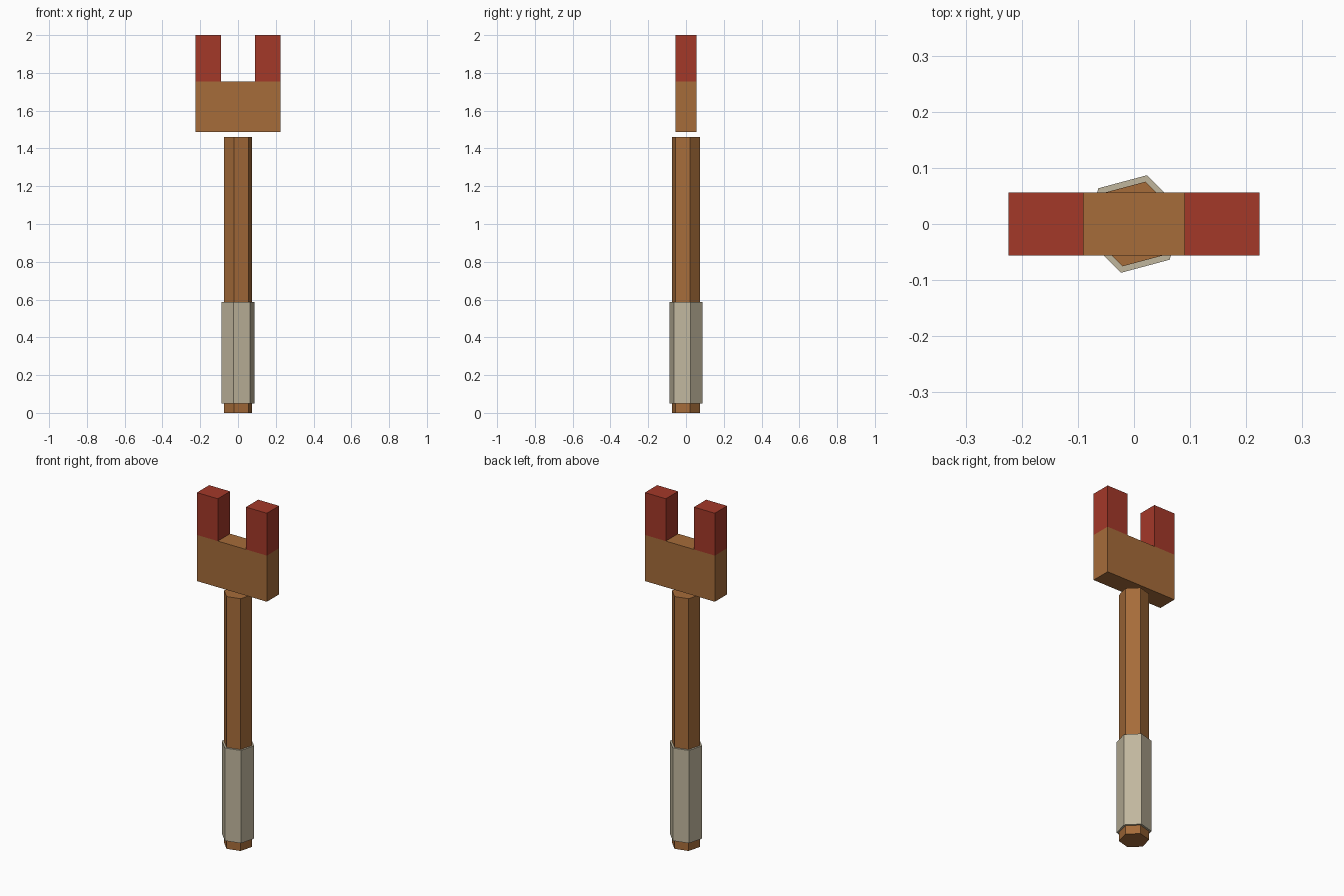
import bpy, bmesh
from math import radians
from mathutils import Matrix

cube = bpy.data.objects.get("Cube")
if cube:
    bpy.data.objects.remove(cube, do_unlink=True)


def material(name, rgb):
    m = bpy.data.materials.new(name)
    m.use_nodes = True
    m.diffuse_color = (*rgb, 1)
    m.node_tree.nodes["Principled BSDF"].inputs["Base Color"].default_value = (*rgb, 1)
    return m


wood = material("brown_wood", (0.38, 0.15, 0.042))
red = material("red_paint", (0.37, 0.04, 0.022))
wrap = material("grey_wrap", (0.53, 0.47, 0.34))


def add_object(name, bm, *mats):
    bmesh.ops.recalc_face_normals(bm, faces=bm.faces)
    mesh = bpy.data.meshes.new(name)
    bm.to_mesh(mesh)
    bm.free()
    for m in mats:
        mesh.materials.append(m)
    obj = bpy.data.objects.new(name, mesh)
    bpy.context.scene.collection.objects.link(obj)
    return obj


def hex_prism(name, radius, z0, z1, mat):
    bm = bmesh.new()
    bmesh.ops.create_cone(bm, cap_ends=True, segments=6, radius1=radius,
                          radius2=radius, depth=z1 - z0)
    # turn so that one corner points 15 degrees off the side
    first = max(bm.verts, key=lambda v: v.co.y + v.co.x * 0.01).co
    turn = radians(75) - first.xy.angle_signed((1, 0))
    bm.transform(Matrix.Translation((0, 0, (z0 + z1) / 2)) @ Matrix.Rotation(turn, 4, "Z"))
    return add_object(name, bm, mat)


# Six-sided handle and the wrapped grip around it
hex_prism("handle", 0.078, 0, 1.46, wood)
hex_prism("grip", 0.09, 0.05, 0.587, wrap)

# Forked head floating just above the handle: block with two raised prongs
HALF_X, HALF_Y, GAP = 0.224, 0.056, 0.09
BASE, SHOULDER, TOP = 1.488, 1.755, 2.0

bm = bmesh.new()
bmesh.ops.create_cube(bm, size=1, matrix=Matrix.Translation((0, 0, (BASE + SHOULDER) / 2))
                      @ Matrix.Diagonal((2 * HALF_X, 2 * HALF_Y, SHOULDER - BASE, 1)))
for x in (-GAP, GAP):
    bmesh.ops.bisect_plane(bm, geom=bm.verts[:] + bm.edges[:] + bm.faces[:],
                           plane_co=(x, 0, 0), plane_no=(1, 0, 0))
bm.normal_update()
ends = [f for f in bm.faces
        if f.normal.z > 0.9 and abs(f.calc_center_median().x) > GAP]
raised = bmesh.ops.extrude_discrete_faces(bm, faces=ends)["faces"]
for f in raised:
    for v in f.verts:
        v.co.z = TOP
# Prongs are painted red above the shoulder
for f in bm.faces:
    f.material_index = int(f.calc_center_median().z > SHOULDER + 0.01)
add_object("forked_head", bm, wood, red)
